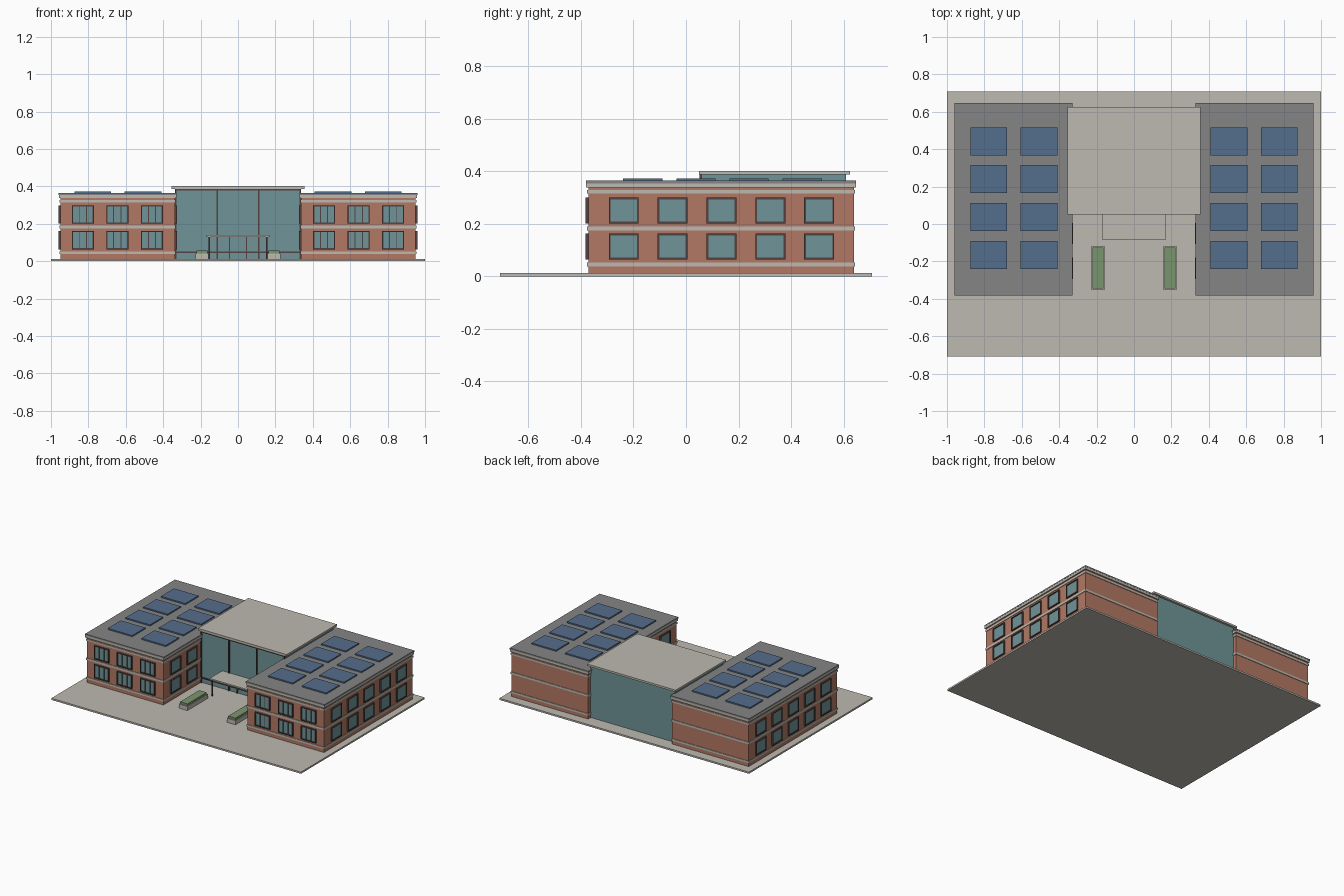
import bpy, bmesh
from mathutils import Vector

if "Cube" in bpy.data.objects:
    bpy.data.objects.remove(bpy.data.objects["Cube"])


def mat(name, r, g, b):
    m = bpy.data.materials.new(name)
    lin = [(c / 255 / 12.92) if c < 10 else ((c / 255 + 0.055) / 1.055) ** 2.4 for c in (r, g, b)]
    m.diffuse_color = (*lin, 1)
    m.use_nodes = True
    m.node_tree.nodes["Principled BSDF"].inputs["Base Color"].default_value = m.diffuse_color
    return m


BRICK = mat("brick", 178, 120, 99)
STONE = mat("pale concrete", 190, 186, 177)
GLASS = mat("teal glass", 112, 148, 152)
FRAME = mat("dark frame", 82, 66, 64)
ROOF = mat("grey roofing", 131, 133, 131)
PANEL = mat("solar blue", 84, 109, 140)
GREEN = mat("hedge green", 122, 150, 110)


def boxes(name, material, spans):
    """One object from axis-aligned boxes given as (x0, x1, y0, y1, z0, z1)."""
    bm = bmesh.new()
    for x0, x1, y0, y1, z0, z1 in spans:
        vs = bmesh.ops.create_cube(bm, size=1)["verts"]
        for v in vs:
            v.co = Vector(((x0 + x1) / 2 + v.co.x * abs(x1 - x0),
                           (y0 + y1) / 2 + v.co.y * abs(y1 - y0),
                           (z0 + z1) / 2 + v.co.z * abs(z1 - z0)))
    me = bpy.data.meshes.new(name)
    bm.to_mesh(me)
    bm.free()
    me.materials.append(material)
    ob = bpy.data.objects.new(name, me)
    bpy.context.collection.objects.link(ob)
    return ob


def window(axis, wall, out, c, zc, w, h, bars):
    """Frame bars and glass pane on a wall; axis is the wall normal, out its sign."""
    def span(a0, a1, z0, z1, depth):
        lo, hi = sorted((wall, wall + out * depth))
        return (a0, a1, lo, hi, z0, z1) if axis == "y" else (lo, hi, a0, a1, z0, z1)
    t, a, b, z0, z1 = 0.007, c - w / 2, c + w / 2, zc - h / 2, zc + h / 2
    frame = [span(a, b, z0, z0 + t, 0.01), span(a, b, z1 - t, z1, 0.01),
             span(a, a + t, z0 + t, z1 - t, 0.01), span(b - t, b, z0 + t, z1 - t, 0.01)]
    for i in range(bars):
        m = a + w * (i + 1) / (bars + 1)
        frame.append(span(m - 0.0025, m + 0.0025, z0 + t, z1 - t, 0.009))
    return frame, [span(a + t, b - t, z0 + t, z1 - t, 0.005)]


# Paved base
boxes("paved_base", STONE, [(-1, 1, -0.708, 0.708, 0, 0.012)])

X0, X1, Y0, Y1 = 0.337, 0.95, -0.372, 0.639
for s, side in ((-1, "left"), (1, "right")):
    def ring(e, z0, z1):
        return (s * (X0 - e), s * (X1 + e), Y0 - e, Y1 + e, z0, z1)

    # Brick wing with stone bands, cornice and roof
    boxes(side + "_wing_walls", BRICK, [ring(0, 0.012, 0.34)])
    boxes(side + "_wing_bands", STONE, [ring(0.004, 0.038, 0.052), ring(0.004, 0.175, 0.19),
                                        ring(0.004, 0.315, 0.328), ring(0.008, 0.338, 0.354)])
    boxes(side + "_wing_roof", ROOF, [ring(0.009, 0.354, 0.364)])

    # Windows on the front, outer side and courtyard side
    frames, panes = [], []
    for zc in (0.113, 0.25):
        todo = [("y", Y0, -1, s * x, zc, 0.118, 0.098, 2) for x in (0.829, 0.645, 0.46)]
        ys = [-0.237 + 0.186 * i for i in range(5)]
        todo += [("x", s * X1, s, y, zc, 0.114, 0.098, 0) for y in ys]
        todo += [("x", s * X0, -s, y, zc, 0.114, 0.098, 0) for y in ys[:2]]
        for args in todo:
            f, p = window(*args)
            frames += f
            panes += p
    boxes(side + "_window_frames", FRAME, frames)
    boxes(side + "_window_glass", GLASS, panes)

    # Solar panels
    boxes(side + "_solar_panels", PANEL,
          [(s * (x - 0.098), s * (x + 0.098), y - 0.075, y + 0.075, 0.364, 0.373)
           for x in (0.508, 0.777) for y in (-0.165, 0.038, 0.24, 0.442)])

    # Planter with hedge
    boxes(side + "_planter", STONE, [(s * 0.158, s * 0.227, -0.353, -0.118, 0.012, 0.042)])
    boxes(side + "_hedge", GREEN, [(s * 0.163, s * 0.222, -0.345, -0.126, 0.042, 0.056)])

    # Canopy post
    boxes(side + "_canopy_post", FRAME, [(s * 0.151, s * 0.159, -0.077, -0.069, 0.012, 0.13)])

# Glazed central hall and its flat roof
boxes("hall_glass", GLASS, [(-0.337, 0.337, 0.06, 0.609, 0.012, 0.387)])
boxes("hall_roof", STONE, [(-0.355, 0.355, 0.05, 0.625, 0.387, 0.401)])

# Curtain wall mullions and door frame
bars = [(x - 0.004, x + 0.004, 0.052, 0.06, 0.012, 0.387) for x in (-0.333, -0.112, 0.112, 0.333)]
bars += [(-0.337, 0.337, 0.052, 0.06, z - 0.004, z + 0.004) for z in (0.048, 0.382)]
bars += [(x - 0.003, x + 0.003, 0.052, 0.06, 0.012, 0.13) for x in (-0.045, 0.045)]
boxes("hall_mullions", FRAME, bars)

# Entrance canopy
boxes("entrance_canopy", STONE, [(-0.168, 0.168, -0.085, 0.06, 0.13, 0.14)])
